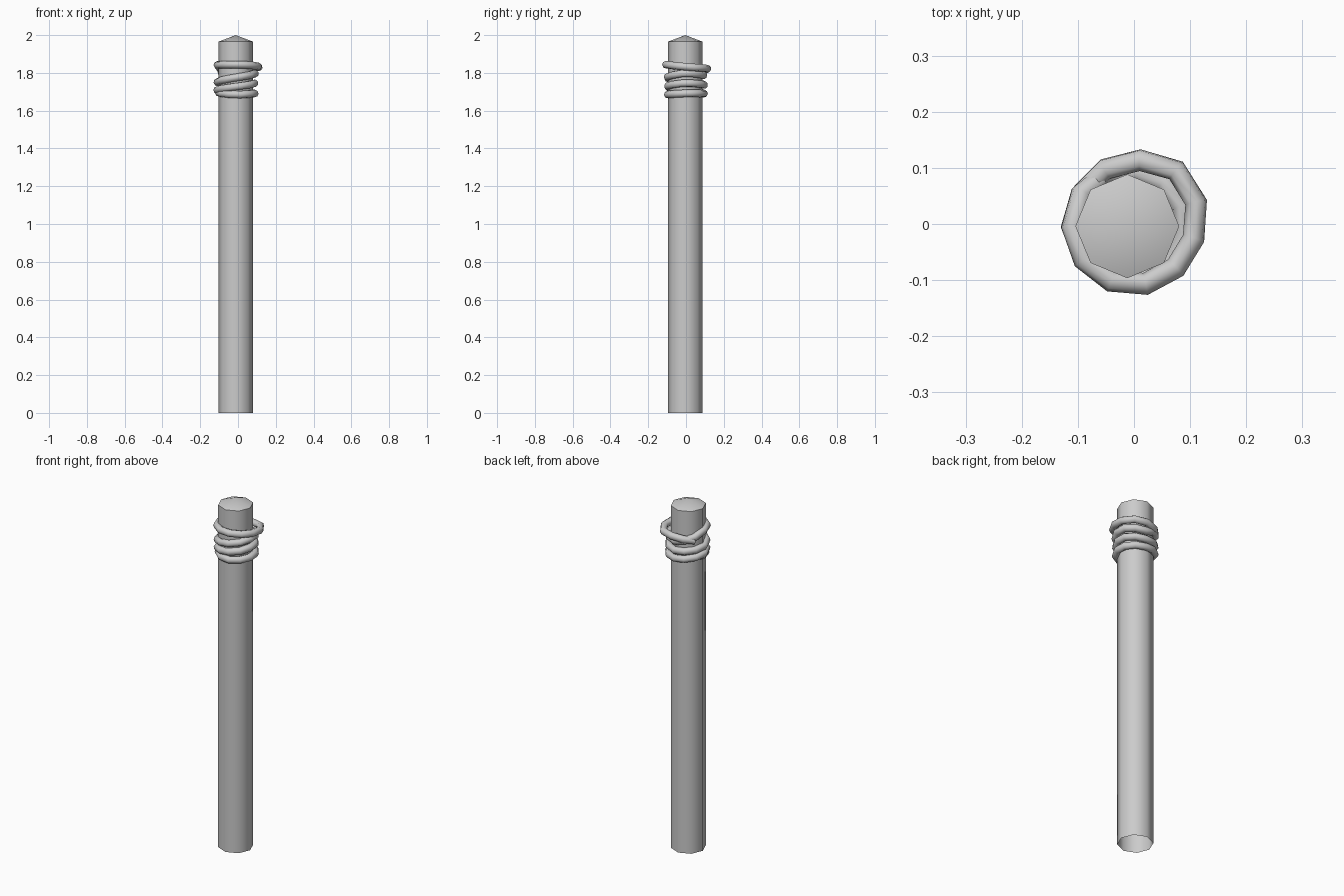
import bpy, bmesh
from math import cos, sin, radians, pi

if "Cube" in bpy.data.objects:
    bpy.data.objects.remove(bpy.data.objects["Cube"])

CX, CY = -0.012, -0.004


def finish(obj, angle):
    bpy.ops.object.select_all(action='DESELECT')
    obj.select_set(True)
    bpy.context.view_layer.objects.active = obj
    bpy.ops.object.shade_smooth_by_angle(angle=radians(angle))


# Post: octagonal, open underneath, shallow pointed cap
bm = bmesh.new()
rings = [[bm.verts.new((CX + 0.0925 * cos(i * pi / 4), CY + 0.0925 * sin(i * pi / 4), z))
          for i in range(8)] for z in (0, 1.965)]
apex = bm.verts.new((CX, CY, 2.0))
for i in range(8):
    j = (i + 1) % 8
    bm.faces.new((rings[0][i], rings[0][j], rings[1][j], rings[1][i]))
    bm.faces.new((rings[1][i], rings[1][j], apex))
mesh = bpy.data.meshes.new("post")
bm.to_mesh(mesh)
bm.free()
post = bpy.data.objects.new("post", mesh)
bpy.context.collection.objects.link(post)
finish(post, 60)

# Rope: uneven coil given as (angle, radius, height) anchors
anchors = [(-210, 0.088, 1.70), (-180, 0.096, 1.695), (-90, 0.099, 1.684), (0, 0.098, 1.692),
           (90, 0.096, 1.69), (180, 0.105, 1.708), (270, 0.098, 1.728),
           (360, 0.096, 1.748), (450, 0.097, 1.735), (540, 0.104, 1.75),
           (630, 0.100, 1.776), (720, 0.099, 1.80), (810, 0.092, 1.785),
           (870, 0.108, 1.82), (900, 0.110, 1.842), (990, 0.109, 1.845),
           (1050, 0.107, 1.838), (1080, 0.111, 1.832), (1120, 0.124, 1.826),
           (1170, 0.113, 1.822), (1200, 0.110, 1.812), (1230, 0.108, 1.80)]


def sample(a):
    for (a0, r0, z0), (a1, r1, z1) in zip(anchors, anchors[1:]):
        if a <= a1:
            t = (a - a0) / (a1 - a0)
            return r0 + (r1 - r0) * t, z0 + (z1 - z0) * t


curve = bpy.data.curves.new("rope_coil", 'CURVE')
curve.dimensions = '3D'
curve.bevel_depth = 0.02
curve.bevel_resolution = 2
curve.use_fill_caps = True
steps = 45
spline = curve.splines.new('POLY')
spline.points.add(steps - 1)
for k in range(steps):
    a = -210 + 1440 * k / (steps - 1)
    r, z = sample(min(a, 1230))
    shift = 0.006 if a < 840 else 0.0
    spline.points[k].co = (r * cos(radians(a)) - shift, r * sin(radians(a)), z, 1)
tmp = bpy.data.objects.new("rope_path", curve)
bpy.context.collection.objects.link(tmp)
bpy.context.view_layer.update()
rope_mesh = bpy.data.meshes.new_from_object(tmp.evaluated_get(bpy.context.evaluated_depsgraph_get()))
bpy.data.objects.remove(tmp)
rope = bpy.data.objects.new("rope_coil", rope_mesh)
bpy.context.collection.objects.link(rope)
finish(rope, 60)
